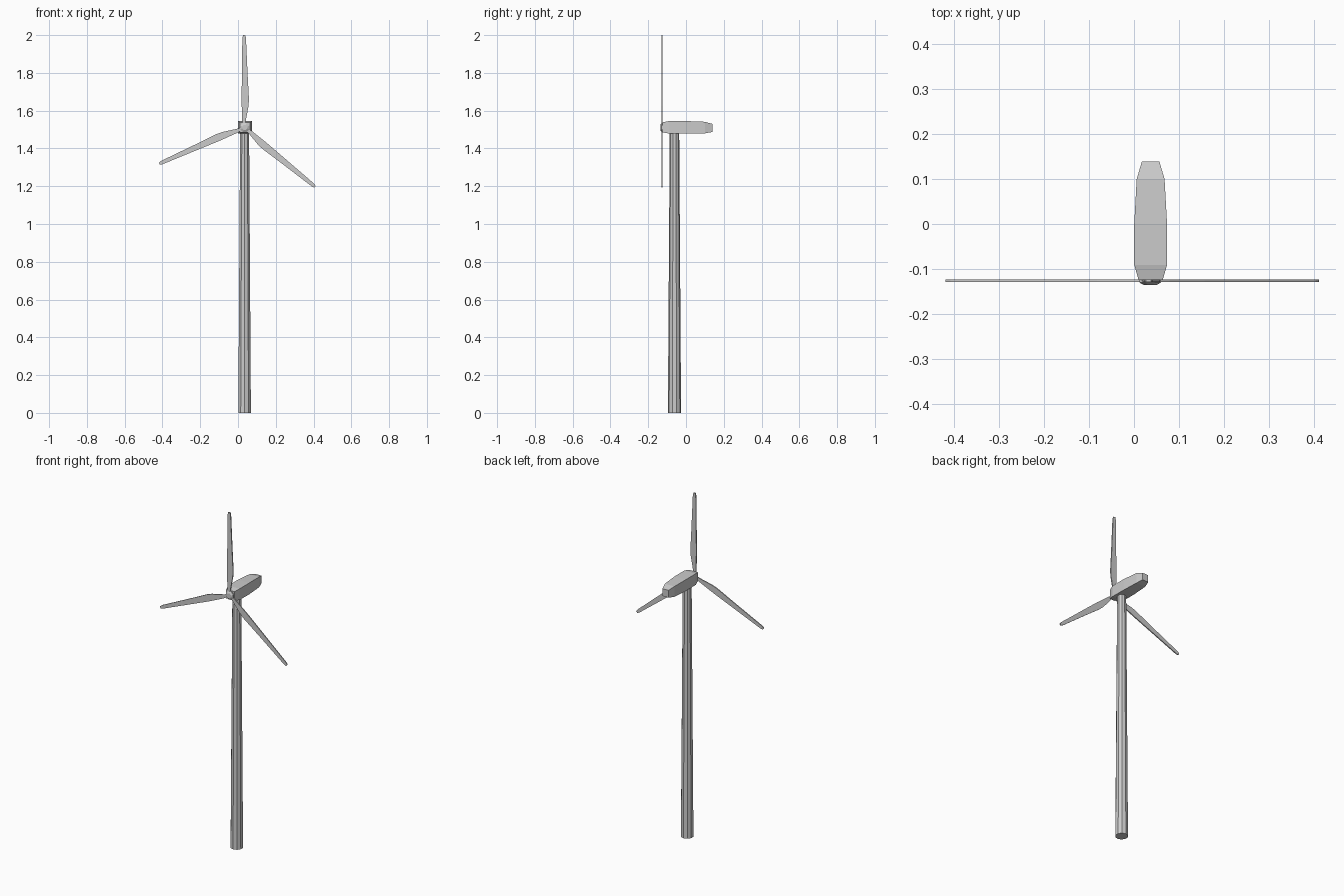
import bpy, bmesh, math
from mathutils import Matrix, Vector

if "Cube" in bpy.data.objects:
    bpy.data.objects.remove(bpy.data.objects["Cube"])

CX = 0.035      # shared centre line of tower, nacelle and rotor


def loft(name, rings):
    """Skin a list of equal-length rings and cap both ends."""
    bm = bmesh.new()
    loops = [[bm.verts.new(p) for p in ring] for ring in rings]
    n = len(loops[0])
    for a, b in zip(loops, loops[1:]):
        for i in range(n):
            j = (i + 1) % n
            bm.faces.new((a[i], a[j], b[j], b[i]))
    bm.faces.new(loops[0])
    bm.faces.new(loops[-1])
    bmesh.ops.recalc_face_normals(bm, faces=bm.faces)
    mesh = bpy.data.meshes.new(name)
    bm.to_mesh(mesh)
    bm.free()
    obj = bpy.data.objects.new(name, mesh)
    bpy.context.collection.objects.link(obj)
    return obj


# Tapered faceted tower
bpy.ops.mesh.primitive_cone_add(vertices=10, radius1=0.035, radius2=0.025, depth=1.485,
                                location=(CX, -0.061, 0.7425))
bpy.context.object.name = "tower"

# Nacelle: rectangular sections along y (y, half width, bottom, top)
sections = [(-0.124, 0.027, 1.485, 1.538), (-0.091, 0.0365, 1.479, 1.545),
            (0.0, 0.0365, 1.478, 1.545), (0.10, 0.031, 1.480, 1.541),
            (0.139, 0.0195, 1.487, 1.530)]
NX = CX + 0.002
loft("nacelle", [[(NX - w, y, b), (NX + w, y, b), (NX + w, y, t), (NX - w, y, t)]
                 for y, w, b, t in sections])

# Octagonal hub with a chamfered nose
HUB = Vector((CX + 0.001, 0, 1.511))


def hub_ring(y, r):
    return [(HUB.x + r * math.cos(a), y, HUB.z + r * math.sin(a))
            for a in (math.pi / 8 + k * math.pi / 4 for k in range(8))]


loft("hub", [hub_ring(-0.120, 0.026), hub_ring(-0.130, 0.026), hub_ring(-0.136, 0.015)])

# Blades: thin plates, outline drawn for a blade pointing up from the hub
outline = [(-0.008, 0.01), (0.006, 0.01), (0.008, 0.035), (0.023, 0.115), (0.025, 0.15),
           (0.018, 0.28), (0.009, 0.475), (0.005, 0.489), (-0.006, 0.489),
           (-0.010, 0.475), (-0.014, 0.15), (-0.012, 0.05)]
for k, angle in enumerate((0, 113, 230)):
    turn = Matrix.Rotation(-math.radians(angle), 4, 'Y')
    centre = Vector((CX - 0.002, 0, 1.511))
    loft(f"blade_{k + 1}", [[centre + turn @ Vector((x, 0, z)) + Vector((0, y, 0))
                             for x, z in outline] for y in (-0.1295, -0.1235)])
